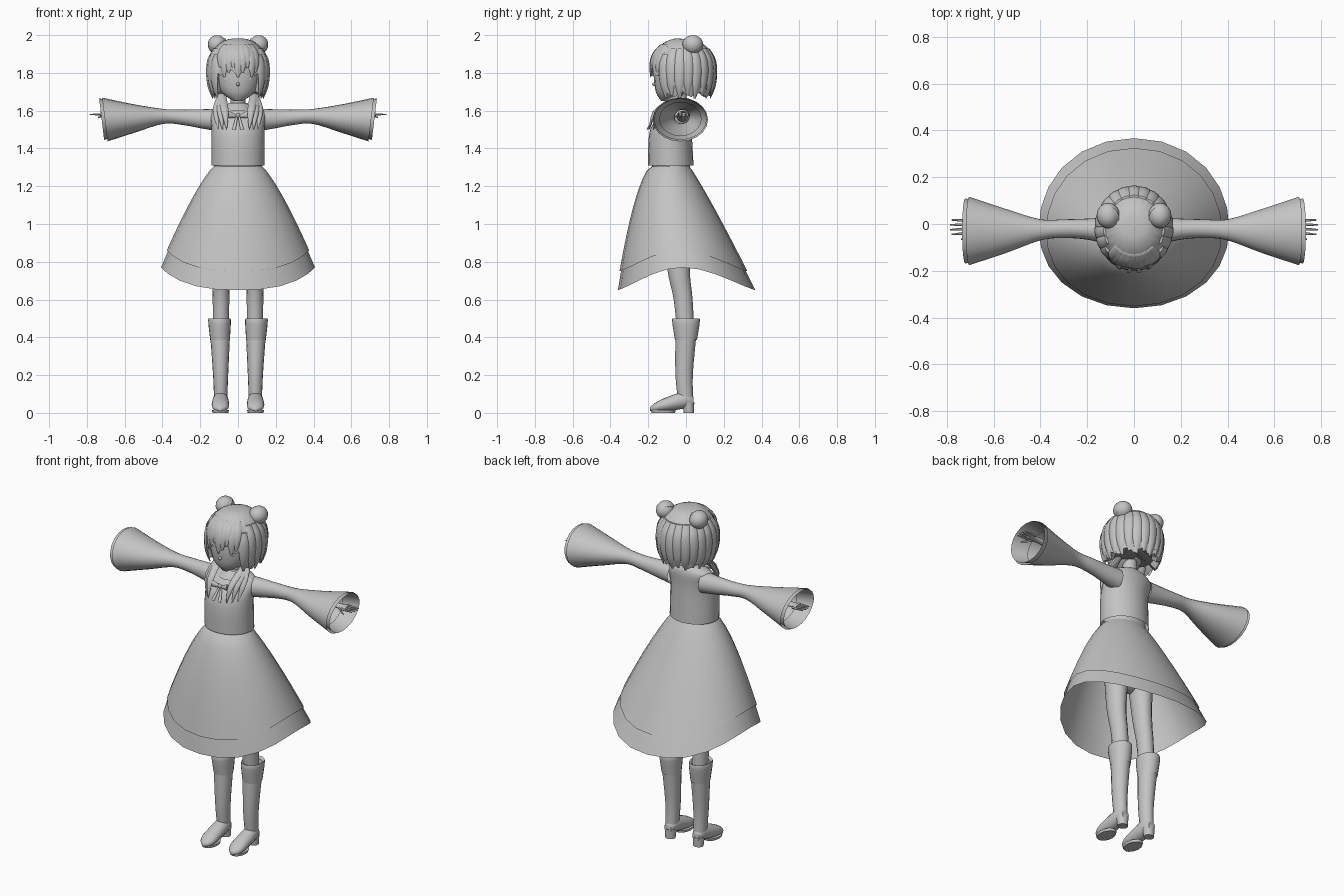
import bpy, bmesh, math
from math import sin, cos, pi, radians
from mathutils import Vector

old = bpy.data.objects.get("Cube")
if old:
    bpy.data.objects.remove(old)

GREY = (0.55, 0.55, 0.55, 1)
mat = bpy.data.materials.new("plain_grey")
mat.use_nodes = True
mat.diffuse_color = GREY
mat.node_tree.nodes["Principled BSDF"].inputs["Base Color"].default_value = GREY


def finish(obj, mirrored):
    """Shared colour, soft shading and optional twin on the other side."""
    mesh = obj.data
    mesh.materials.append(mat)
    mesh.polygons.foreach_set("use_smooth", [True] * len(mesh.polygons))
    mesh.set_sharp_from_angle(angle=radians(50))
    if mirrored:
        obj.modifiers.new("other_side", "MIRROR")
    return obj


def skin(name, rings, caps=True, mirrored=False):
    """Join equal rings of points into a tube."""
    bm = bmesh.new()
    loops = [[bm.verts.new(point) for point in ring] for ring in rings]
    for lower, upper in zip(loops, loops[1:]):
        for i in range(len(lower)):
            bm.faces.new((lower[i - 1], lower[i], upper[i], upper[i - 1]))
    if caps:
        bm.faces.new(loops[0])
        bm.faces.new(loops[-1])
    bmesh.ops.recalc_face_normals(bm, faces=bm.faces)
    mesh = bpy.data.meshes.new(name)
    bm.to_mesh(mesh)
    bm.free()
    obj = bpy.data.objects.new(name, mesh)
    bpy.context.collection.objects.link(obj)
    return finish(obj, mirrored)


def spline(rows, steps=4):
    """Pass a smooth curve through the rows."""
    rows = [Vector(row) for row in rows]
    ends = [rows[0]] + rows + [rows[-1]]
    result = []
    for a, b, c, d in zip(ends, ends[1:], ends[2:], ends[3:]):
        for k in range(steps):
            t = k / steps
            bend = (c - a) * t + (a * 2 - b * 5 + c * 4 - d) * t ** 2 + (b * 3 - a - c * 3 + d) * t ** 3
            result.append(b + bend / 2)
    return result + [rows[-1]]


def loft(name, rows, axis="z", sides=16, caps=True, mirrored=False, slant=0, turn=0):
    """Rows hold: place on the axis, centre u and v, radius u and v."""
    rings = []
    path = spline(rows)
    for k, (place, mid_u, mid_v, rad_u, rad_v) in enumerate(path):
        ring = []
        for i in range(sides):
            t = 2 * pi * i / sides
            du, dv = rad_u * cos(t), rad_v * sin(t)
            u = mid_u + du * cos(turn) - dv * sin(turn)
            v = mid_v + du * sin(turn) + dv * cos(turn)
            w = place + slant * dv * k / len(path)
            ring.append({"x": (w, u, v), "y": (u, w, v), "z": (u, v, w)}[axis])
        rings.append(ring)
    return skin(name, rings, caps, mirrored)


def ball(name, centre, size, mirrored=False):
    """Ellipsoid whose mesh keeps the world origin, so it can be mirrored."""
    x, y, z = centre
    rings = []
    for k in range(1, 12):
        t = pi * k / 12
        rings.append([(x + size[0] * sin(t) * cos(a), y + size[1] * sin(t) * sin(a), z - size[2] * cos(t))
                      for a in (2 * pi * i / 16 for i in range(16))])
    return skin(name, rings, True, mirrored)


# skirt: narrow waist, hem lower at front and back than at the sides
WAIST = 1.33


def skirt(name, front_hem, side_hem, inset):
    rings = []
    for k in range(13):
        ring = []
        for i in range(24):
            a = 2 * pi * i / 24
            hem = front_hem + (side_hem - front_hem) * abs(sin(a)) ** 2.5
            z = WAIST + (hem - WAIST) * k / 12
            drop = (WAIST - z) / .57
            side = .1 + .32 * drop ** .75
            front = .15 + .2 * drop ** .5
            back = .32 * drop ** .9
            depth = (front + back) / 2 - inset
            ring.append(((side - inset) * sin(a), (back - front) / 2 - depth * cos(a), z))
        rings.append(ring)
    return skin(name, rings, caps=False)


skirt("overskirt", .75, .86, 0)
skirt("underskirt", .65, .77, .008)

# torso
loft("bodice", [(1.31, 0, -.08, .14, .12), (1.5, 0, -.08, .14, .11), (1.6, 0, -.04, .14, .07),
                (1.64, 0, -.03, .04, .04)], sides=24, caps=False)
loft("waistband", [(1.29, 0, -.08, .13, .1), (1.35, 0, -.08, .12, .1)], sides=24)
ball("hips", (0, -.06, 1.1), (.14, .1, .2))
loft("neck", [(1.56, 0, -.03, .04, .04), (1.74, 0, -.04, .04, .04)])
loft("collar", [(1.6, 0, -.05, .08, .08), (1.64, 0, -.04, .05, .05)], caps=False)

# head with a narrow chin, plain nose and closed eyelids
loft("face", [(1.65, 0, -.11, .02, .02), (1.7, 0, -.08, .09, .08), (1.8, 0, -.04, .13, .13),
              (1.9, 0, -.03, .12, .12), (1.95, 0, -.03, .05, .05)], sides=20)
ball("nose", (0, -.16, 1.74), (.01, .02, .01))
ball("eyelids", (.05, -.145, 1.765), (.024, .008, .012), mirrored=True)


def hair_point(angle, z, grow=0.0):
    """Point on the rounded bob; angle zero faces forward."""
    reach = .185 if z > 1.8 else .22
    size = max(0, 1 - abs((z - 1.8) / reach) ** 2.5) ** .45 * (1 + grow)
    return .156 * size * sin(angle), -.017 - .168 * size * cos(angle), z


def hair_hem(angle):
    zigzag = abs(angle * 3.2 % 2 - 1)
    return 1.83 - .05 * zigzag if abs(angle) < .85 else 1.7 - .03 * zigzag


# ruffled hair cap, tucked in along its hem
TOP = 1.984
SEGMENTS = 96
cap = []
for k in range(1, 15):
    t = k / 14
    ring = []
    for i in range(SEGMENTS):
        a = 2 * pi * i / SEGMENTS - pi
        z = TOP - (TOP - hair_hem(a)) * t ** 1.6
        ring.append(hair_point(a, z, .03 * t * cos(24 * a)))
    cap.append(ring)
cap.append([(.75 * x, .75 * y, z + .02) for x, y, z in cap[-1]])
skin("hair_cap", cap)


def lock(name, angle, top, tip, width, swing=0.0, mirrored=False):
    """A pointed strand lying over the cap."""
    rows = []
    for k in range(6):
        t = k / 5
        x, y, z = hair_point(angle + swing * t, top + (tip - top) * t, .01)
        w = width * (sin(pi * (.2 + .75 * t)) + .04)
        rows.append((z, x, y, w, w * .4))
    loft(name, rows, sides=8, turn=angle, mirrored=mirrored)


for i in range(-4, 5):
    lock(f"fringe_lock_{i + 5}", .18 * i, 1.95, 1.775 + .025 * (i % 3), .024, swing=-.02 * i)
for i in range(-7, 8):
    lock(f"back_lock_{i + 8}", pi + .28 * i, 1.93, 1.665 + .015 * (i % 2), .03)
lock("side_locks", .92, 1.9, 1.67, .03, mirrored=True)

# coiled buns
ball("buns", (.11, .036, 1.95), (.05, .055, .05), mirrored=True)
for side, s in (("left", 1), ("right", -1)):
    bpy.ops.mesh.primitive_torus_add(major_radius=.04, minor_radius=.012, major_segments=16, minor_segments=6,
                                     location=(s * .108, .036, 1.95), rotation=(.5, s * .6, 0))
    bpy.context.object.name = side + "_bun_coil"
    finish(bpy.context.object, mirrored=False)

# loose tails falling forward over the collar
for i in range(3):
    spread = .022 * i
    loft(f"hair_tails_{i + 1}", [(1.69, .085, -.03, .02, .02), (1.6, .07 + spread, spread - .155, .02, .016),
                                 (1.5, .06 + spread, spread - .195, .002, .002)], sides=8, mirrored=True)

# neck bow
ball("bow_knot", (0, -.17, 1.576), (.012, .01, .013))
loft("bow_loops", [(0, -.16, 1.57, .01, .005), (.05, -.17, 1.58, .01, .02)], axis="x", sides=8, mirrored=True)
loft("bow_ribbons", [(1.57, .006, -.165, .006, .005), (1.5, .022, -.205, .01, .005)], sides=8, mirrored=True)

# flared sleeves with inner cuffs
loft("sleeves", [(.1, -.03, 1.55, .06, .06), (.2, -.022, 1.557, .045, .05), (.3, -.02, 1.565, .04, .04),
                 (.4, -.025, 1.57, .045, .04), (.55, -.03, 1.56, .095, .075), (.705, -.03, 1.553, .146, .116)],
     axis="x", sides=20, caps=False, mirrored=True, slant=.13)
loft("cuffs", [(.63, -.03, 1.556, .11, .088), (.722, -.03, 1.555, .14, .11)],
     axis="x", sides=20, caps=False, mirrored=True, slant=.15)

# arms and hands
loft("forearms", [(.38, -.02, 1.57, .03, .03), (.65, -.015, 1.58, .018, .015), (.73, -.012, 1.58, .032, .01)],
     axis="x", mirrored=True)
for i, finger in enumerate(("little", "ring", "middle", "index")):
    y = .015 - .018 * i
    tip = .79 - .006 * abs(i - 1.5)
    loft(finger + "_fingers", [(.71, y, 1.58, .008, .008), (tip, y * 1.15, 1.58, .003, .003)],
         axis="x", sides=6, mirrored=True)
loft("thumbs", [(.67, -.02, 1.58, .01, .01), (.74, -.066, 1.565, .004, .004)], axis="x", sides=6, mirrored=True)

# legs and tall heeled boots
loft("legs", [(1.1, .08, -.05, .07, .08), (.77, .09, -.04, .05, .06), (.6, .09, -.015, .044, .05),
              (.4, .09, 0, .043, .045)], mirrored=True)
loft("boot_shafts", [(.42, .095, 0, .053, .056), (.2, .092, -.01, .04, .046), (.05, .092, 0, .034, .04)],
     mirrored=True)
loft("boot_cuffs", [(.385, .095, 0, .052, .058), (.493, .098, 0, .06, .074), (.49, .098, 0, .045, .055)],
     sides=20, caps=False, mirrored=True)
loft("feet", [(.04, .092, .06, .022, .025), (0, .092, .07, .038, .045), (-.1, .093, .046, .046, .038),
              (-.16, .093, .03, .04, .025), (-.19, .093, .02, .012, .01)], axis="y", mirrored=True)
loft("soles", [(0, .093, -.12, .042, .062), (.014, .093, -.12, .045, .065)], mirrored=True)
loft("heels", [(0, .092, .015, .029, .027), (.055, .092, .012, .034, .032)], mirrored=True)
